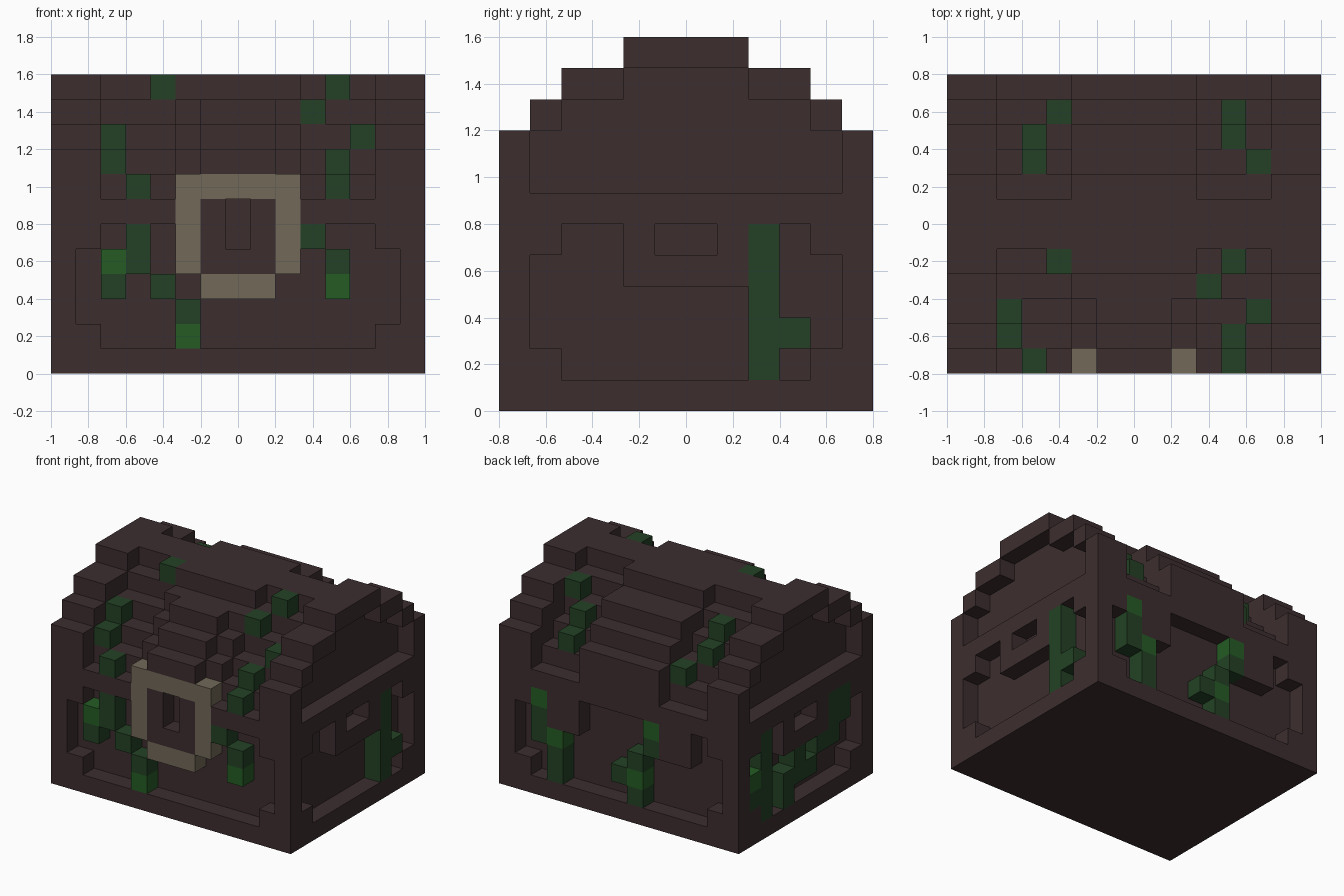
import bpy
import bmesh
from mathutils import Vector

cube = bpy.data.objects.get("Cube")
if cube:
    bpy.data.objects.remove(cube, do_unlink=True)

WIDTH, DEPTH = 15, 12
UNIT = 2 / WIDTH
DARK, BRIGHT = "dark_vine", "bright_vine"
cells = {}  # block position -> part name


def fill(part, xs, ys, zs):
    """Place a box of blocks; each range includes both ends."""
    for x in range(xs[0], xs[1] + 1):
        for y in range(ys[0], ys[1] + 1):
            for z in range(zs[0], zs[1] + 1):
                if part is None:
                    cells.pop((x, y, z), None)
                else:
                    cells[x, y, z] = part


def carve(xs, ys, zs):
    fill(None, xs, ys, zs)


# Stepped body: tall gable ends, lower roof slopes, raised middle and dormer
TALL = [9, 10, 11, 11, 12, 12]
for x in range(WIDTH):
    off = abs(x - 7)
    for y in range(DEPTH):
        step = min(y, DEPTH - 1 - y)
        front = y < DEPTH / 2
        low = min(7 + step, 12)
        if off > 5 or off <= 1 or (off == 2 and not front):
            height = TALL[step]
        elif off == 2:
            height = min(low + 1, 12)
        else:
            height = low
        fill("stone_walls", (x, x), (y, y), (0, height - 1))

# Front and back wall recesses
for y in (0, DEPTH - 1):
    carve((2, 12), (y, y), (1, 5))
    carve((1, 13), (y, y), (2, 4))

# Side recesses, with a solid window surround and a gable panel
for x in (0, WIDTH - 1):
    carve((x, x), (2, 9), (1, 5))
    carve((x, x), (1, 10), (2, 4))
    fill("stone_walls", (x, x), (4, 7), (4, 5))
    carve((x, x), (5, 6), (5, 5))
    carve((x, x), (1, 10), (7, 8))
    carve((x, x), (2, 9), (9, 9))
    carve((x, x), (4, 7), (10, 10))

# Back piers beside the middle recess
for x in (3, 10):
    fill("stone_walls", (x, x + 1), (11, 11), (4, 5))

# Door frame and door with its slot
fill("door_frame", (5, 9), (0, 0), (4, 7))
fill("door_frame", (6, 8), (0, 0), (3, 3))
fill("door", (6, 8), (0, 0), (4, 6))
carve((7, 7), (0, 0), (5, 6))

# Vines on the roof steps
for x, y in [(4, 4), (11, 4), (10, 3), (2, 2), (12, 2), (2, 1), (11, 1),
             (3, 0), (11, 0), (12, 8), (3, 8), (11, 9), (3, 9), (11, 10), (4, 10)]:
    z = 7 + min(y, DEPTH - 1 - y)
    cells[x, y, z] = DARK

# Vines on the walls: position along the wall, lowest and highest block
FRONT = [(3, 4, 5), (2, 3, 4), (4, 3, 3), (5, 1, 2), (10, 5, 5), (11, 3, 4)]
BACK = [(12, 3, 5), (11, 1, 3), (5, 4, 5), (6, 1, 3), (7, 2, 2)]
for y, runs in ((0, FRONT), (DEPTH - 1, BACK)):
    for x, bottom, top in runs:
        fill(DARK, (x, x), (y, y), (bottom, top))
RIGHT = [(9, 1, 5), (10, 2, 3), (7, 1, 2), (6, 2, 3), (5, 2, 2), (4, 3, 3),
         (3, 3, 5), (2, 4, 5)]
LEFT = [(8, 1, 5), (9, 2, 2)]
for x, runs in ((0, RIGHT), (WIDTH - 1, LEFT)):
    for y, bottom, top in runs:
        fill(DARK, (x, x), (y, y), (bottom, top))

# Fresh growth
for cell in [(2, 0, 4), (11, 0, 3), (5, 0, 1), (12, 11, 5), (11, 11, 3),
             (5, 11, 5), (6, 11, 2), (0, 10, 3)]:
    cells[cell] = BRIGHT


def make_material(name, colour):
    mat = bpy.data.materials.new(name)
    mat.use_nodes = True
    mat.diffuse_color = (*colour, 1)
    bsdf = mat.node_tree.nodes["Principled BSDF"]
    bsdf.inputs["Base Color"].default_value = (*colour, 1)
    bsdf.inputs["Roughness"].default_value = 0.9
    return mat


stone = make_material("dark_stone", (0.046, 0.027, 0.028))
materials = {
    "stone_walls": stone,
    "door": stone,
    "door_frame": make_material("pale_stone", (0.165, 0.14, 0.098)),
    DARK: make_material("deep_green", (0.017, 0.053, 0.018)),
    BRIGHT: make_material("leaf_green", (0.018, 0.105, 0.018)),
}


def build_part(name):
    """Make one mesh from the exposed sides of a part's blocks."""
    bm = bmesh.new()
    for cell, part in cells.items():
        if part != name:
            continue
        middle = Vector(cell) + Vector((0.5, 0.5, 0.5))
        for axis in range(3):
            for sign in (-1, 1):
                normal = Vector((0, 0, 0))
                normal[axis] = sign
                if tuple(int(c + n) for c, n in zip(cell, normal)) in cells:
                    continue
                u = Vector((0, 0, 0))
                u[(axis + 1) % 3] = 0.5
                v = normal.cross(u)
                centre = middle + normal / 2
                corners = (centre - u - v, centre + u - v,
                           centre + u + v, centre - u + v)
                bm.faces.new([bm.verts.new(c) for c in corners])
    bmesh.ops.remove_doubles(bm, verts=bm.verts, dist=0.01)
    # Merge the blocks' flat sides into clean panels
    bmesh.ops.dissolve_limit(bm, angle_limit=0.01, verts=bm.verts, edges=bm.edges)
    shift = Vector((-WIDTH / 2, -DEPTH / 2, 0))
    for vert in bm.verts:
        vert.co = (vert.co + shift) * UNIT
    mesh = bpy.data.meshes.new(name)
    bm.to_mesh(mesh)
    bm.free()
    mesh.materials.append(materials[name])
    bpy.context.collection.objects.link(bpy.data.objects.new(name, mesh))


for part_name in materials:
    build_part(part_name)
